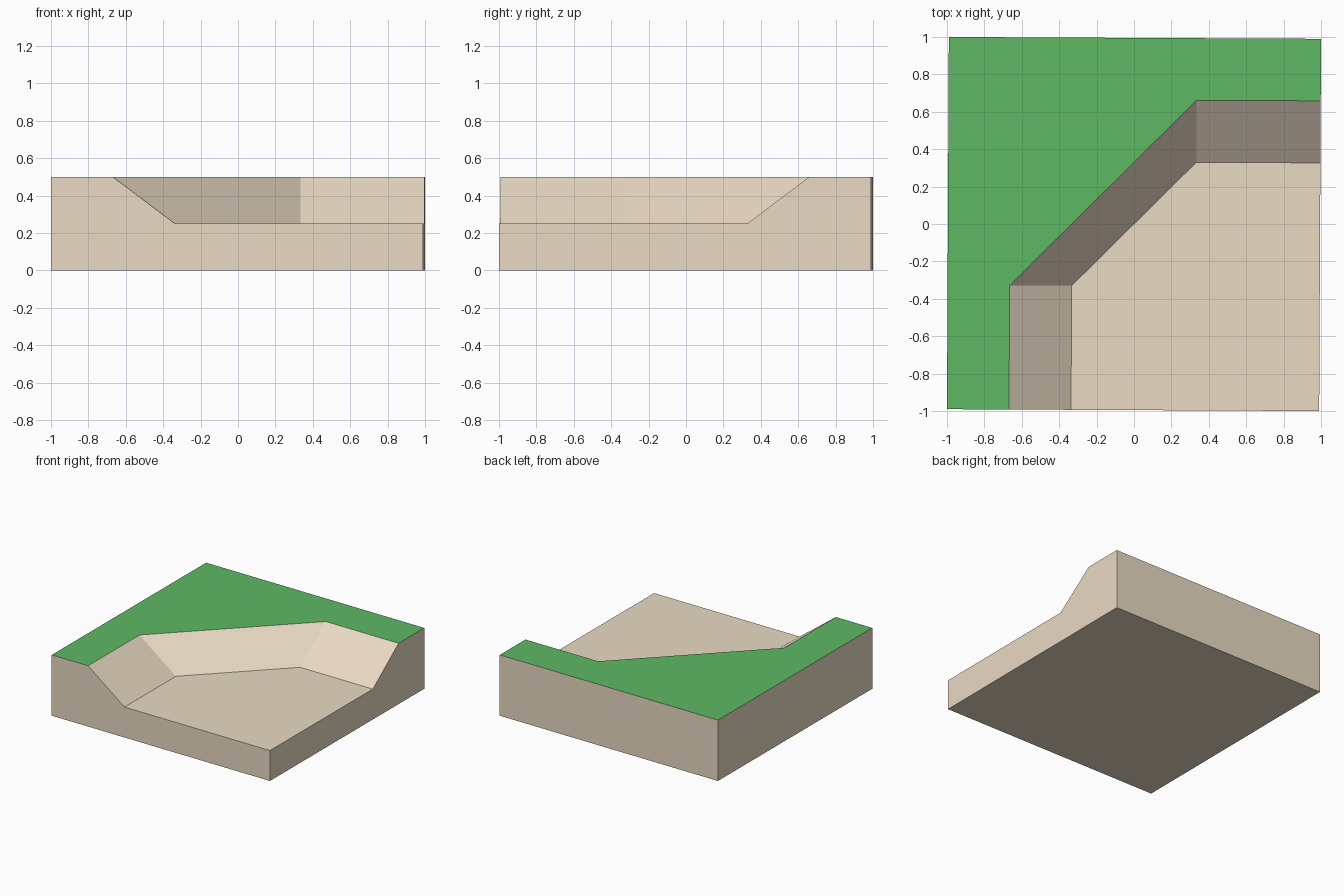
import bpy, bmesh
from mathutils import Matrix

if "Cube" in bpy.data.objects:
    bpy.data.objects.remove(bpy.data.objects["Cube"])

S = 0.995          # half width of the tile
T = S / 3          # layout is in thirds
FLOOR, TOP = 0.25, 0.5
TURN = Matrix.Rotation(-0.005, 4, 'Z')   # tile sits very slightly turned


def material(name, color):
    m = bpy.data.materials.new(name)
    m.diffuse_color = (*color, 1)
    m.use_nodes = True
    m.node_tree.nodes["Principled BSDF"].inputs["Base Color"].default_value = m.diffuse_color
    return m


def mesh_object(name, polygons, mat):
    """Flat polygons joined at shared corners into one mesh."""
    bm = bmesh.new()
    for poly in polygons:
        bm.faces.new([bm.verts.new(p) for p in poly])
    bmesh.ops.remove_doubles(bm, verts=bm.verts, dist=1e-5)
    bm.transform(TURN)
    me = bpy.data.meshes.new(name)
    bm.to_mesh(me)
    bm.free()
    me.materials.append(mat)
    ob = bpy.data.objects.new(name, me)
    bpy.context.collection.objects.link(ob)
    return ob


def at(points, z):
    return [(x, y, z) for x, y in points]


# Foot and crest lines of the bank, from the front edge round to the right edge
foot = at([(-T, -S), (-T, -T), (T, T), (S, T)], FLOOR)
crest = at([(-2 * T, -S), (-2 * T, -T), (T, 2 * T), (S, 2 * T)], TOP)

# Tile corners: front left, front right, back right, back left
corners = [(-S, -S), (S, -S), (S, S), (-S, S)]
b = at(corners, 0)
t = at(corners, TOP)
low = (S, -S, FLOOR)

# Soil: underside, pit floor, sloped bank and four outer walls
soil = [
    b[::-1],
    [low] + foot[::-1],
    [b[0], b[1], low, foot[0], crest[0], t[0]],
    [b[1], b[2], t[2], crest[3], foot[3], low],
    [b[2], b[3], t[3], t[2]],
    [b[3], b[0], t[0], t[3]],
]
soil += [[foot[i], foot[i + 1], crest[i + 1], crest[i]] for i in range(3)]
mesh_object("soil_block", soil, material("soil", (0.82, 0.70, 0.545)))

# Grass: flat cover on the high ground
mesh_object("grass_top", [[t[0]] + crest + [t[2], t[3]]],
            material("grass", (0.11, 0.48, 0.125)))
